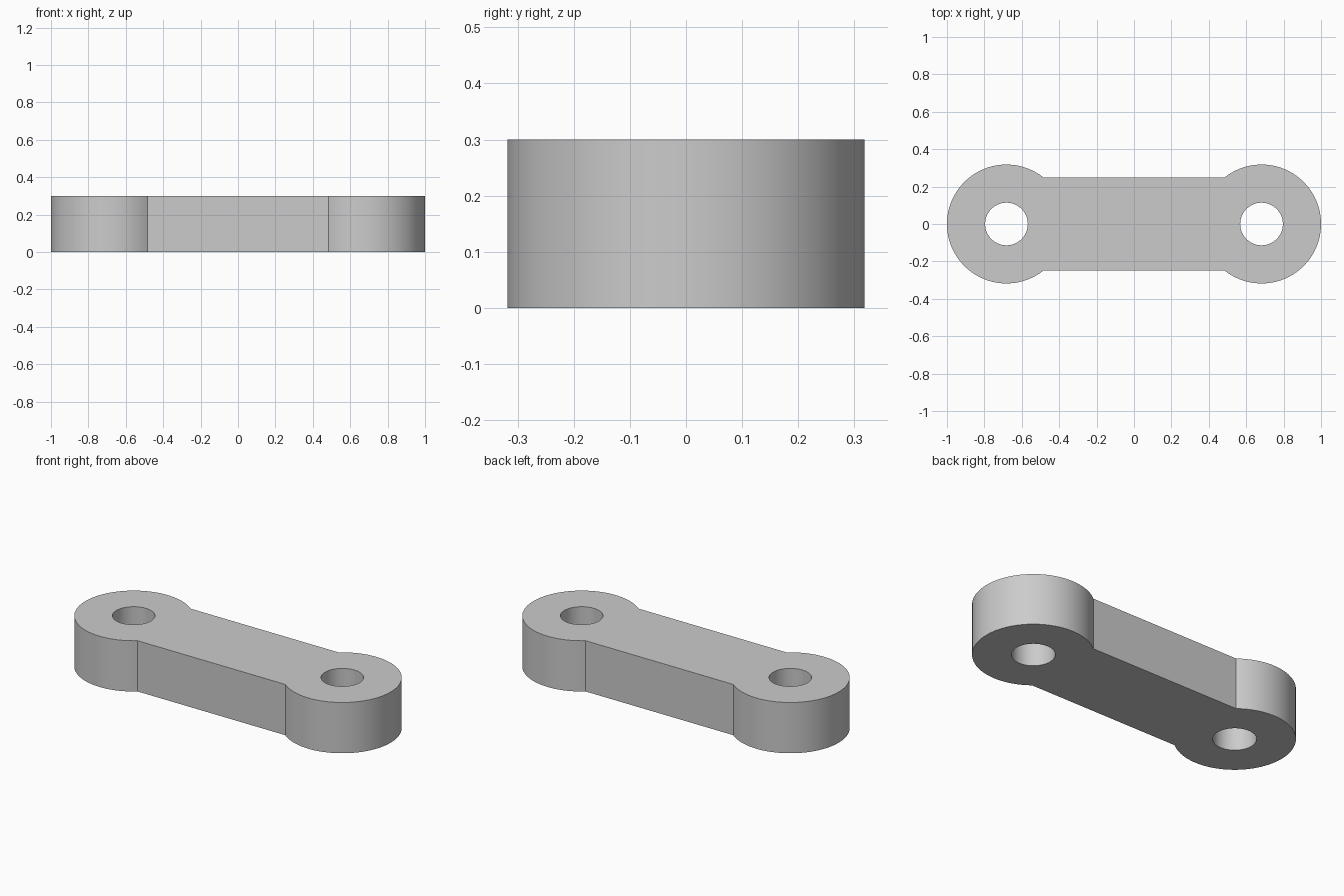
import bpy
import bmesh
from math import atan2, cos, pi, radians, sin, sqrt

cube = bpy.data.objects.get("Cube")
if cube:
    bpy.data.objects.remove(cube, do_unlink=True)

CENTRE, EYE_R, HOLE_R = 0.682, 0.318, 0.114
HALF_WIDTH, HEIGHT = 0.248, 0.3
ARC_STEPS, CHORD_STEPS = 64, 20

# The bar's sides meet each round eye where the eye is as wide as the bar
chord = sqrt(EYE_R ** 2 - HALF_WIDTH ** 2)
meet = atan2(HALF_WIDTH, -chord)
arc_angles = [-meet + 2 * meet * i / ARC_STEPS for i in range(ARC_STEPS)]
chord_angles = [meet + 2 * (pi - meet) * i / CHORD_STEPS for i in range(CHORD_STEPS)]

bm = bmesh.new()


def add_eye(side):
    """Flat ring around one hole; returns the verts where it joins the bar."""
    def ring(angles, radius):
        return [bm.verts.new((side * (CENTRE + radius(a) * cos(a)), radius(a) * sin(a), 0))
                for a in angles]
    outer = ring(arc_angles, lambda a: EYE_R) + ring(chord_angles, lambda a: -chord / cos(a))
    inner = ring(arc_angles + chord_angles, lambda a: HOLE_R)
    n = len(outer)
    for i in range(n):
        j = (i + 1) % n
        bm.faces.new((outer[i], outer[j], inner[j], inner[i]))
    return outer[ARC_STEPS:] + outer[:1]


# Two eyes and the bar between them
right_join = add_eye(-1)
left_join = add_eye(1)
bm.faces.new(left_join + right_join[::-1])

# Thicken the flat profile
base = bm.faces[:]
top = bmesh.ops.extrude_face_region(bm, geom=base, use_keep_orig=True)
bmesh.ops.translate(bm, vec=(0, 0, HEIGHT),
                    verts=[g for g in top["geom"] if isinstance(g, bmesh.types.BMVert)])
bmesh.ops.recalc_face_normals(bm, faces=bm.faces[:])

mesh = bpy.data.meshes.new("link_bar")
bm.to_mesh(mesh)
bm.free()
link = bpy.data.objects.new("link_bar", mesh)
bpy.context.collection.objects.link(link)

# Plain grey
grey = bpy.data.materials.new("light_grey")
grey.use_nodes = True
grey.diffuse_color = (0.6, 0.6, 0.6, 1)
grey.node_tree.nodes["Principled BSDF"].inputs["Base Color"].default_value = grey.diffuse_color
mesh.materials.append(grey)

bpy.ops.object.select_all(action="DESELECT")
link.select_set(True)
bpy.context.view_layer.objects.active = link
bpy.ops.object.shade_smooth_by_angle(angle=radians(30))
